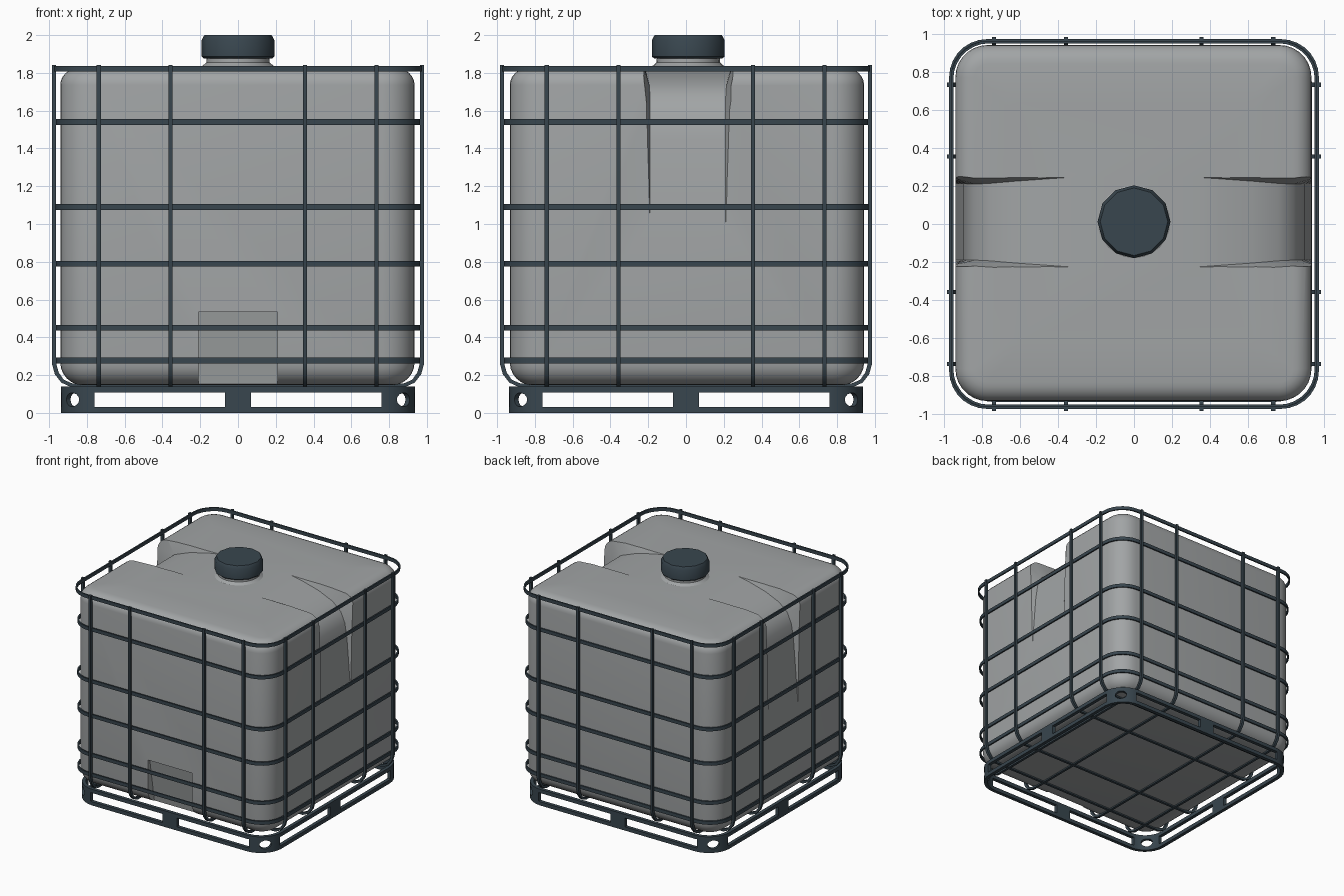
import bpy, bmesh, math
from mathutils import Matrix, Vector

if "Cube" in bpy.data.objects:
    bpy.data.objects.remove(bpy.data.objects["Cube"])


def material(name, col):
    m = bpy.data.materials.new(name)
    m.diffuse_color = (*col, 1)
    m.use_nodes = True
    m.node_tree.nodes["Principled BSDF"].inputs["Base Color"].default_value = m.diffuse_color
    return m


GREY = material("grey plastic", (0.36, 0.375, 0.38))
DARK = material("dark steel", (0.04, 0.061, 0.077))


def finish(bm, name, mat, smooth=None):
    bmesh.ops.recalc_face_normals(bm, faces=bm.faces)
    me = bpy.data.meshes.new(name)
    bm.to_mesh(me)
    bm.free()
    ob = bpy.data.objects.new(name, me)
    bpy.context.collection.objects.link(ob)
    me.materials.append(mat)
    if smooth:
        shade(ob, smooth)
    return ob


def activate(ob):
    bpy.ops.object.select_all(action='DESELECT')
    ob.select_set(True)
    bpy.context.view_layer.objects.active = ob


def shade(ob, deg):
    activate(ob)
    bpy.ops.object.shade_smooth_by_angle(angle=math.radians(deg))


def skin(bm, loops, wrap=False):
    """Bridge equal-length loops of points; cap the ends or wrap around."""
    vs = [[bm.verts.new(p) for p in l] for l in loops]
    n = len(vs[0])
    pairs = list(zip(vs, vs[1:])) + ([(vs[-1], vs[0])] if wrap else [])
    for a, b in pairs:
        for i in range(n):
            j = (i + 1) % n
            bm.faces.new((a[i], a[j], b[j], b[i]))
    if not wrap:
        bm.faces.new(vs[0])
        bm.faces.new(vs[-1])


def rrect(h, r, z, n=7, cx=0, cy=0):
    pts = []
    for k, (sx, sy) in enumerate(((1, 1), (-1, 1), (-1, -1), (1, -1))):
        for i in range(n + 1):
            a = math.pi / 2 * (k + i / n)
            pts.append((cx + sx * (h - r) + r * math.cos(a),
                        cy + sy * (h - r) + r * math.sin(a), z))
    return pts


def band(name, h, r, z0, z1, t, cx=0, cy=0):
    bm = bmesh.new()
    skin(bm, [rrect(h, r, z0, 7, cx, cy), rrect(h, r, z1, 7, cx, cy),
              rrect(h - t, r - t, z1, 7, cx, cy), rrect(h - t, r - t, z0, 7, cx, cy)], wrap=True)
    return finish(bm, name, DARK, 35)


def box(bm, c, s):
    bmesh.ops.create_cube(bm, size=1, matrix=Matrix.Translation(c) @ Matrix.Diagonal((*s, 1)))


def cut(ob, bm):
    cutter = finish(bm, "cutter", ob.data.materials[0])
    cutter.hide_render = True
    m = ob.modifiers.new("cut", 'BOOLEAN')
    m.operation, m.solver, m.object = 'DIFFERENCE', 'EXACT', cutter
    activate(ob)
    bpy.ops.object.modifier_apply(modifier="cut")
    bpy.data.objects.remove(cutter)


# tank body: rounded box
H, R, Z0, Z1 = 0.938, 0.17, 0.147, 1.836
layers = []
for i in range(7):
    a = math.pi / 2 * i / 6
    layers.append((0.12 * (1 - math.sin(a)), Z0 + 0.12 * (1 - math.cos(a))))
for i in range(7):
    a = math.pi / 2 * i / 6
    layers.append((0.1 * (1 - math.cos(a)), Z1 - 0.1 + 0.09 * math.sin(a)))
layers += [(0.2, 1.834), (0.3, Z1)]
bm = bmesh.new()
skin(bm, [rrect(H - d, max(R - d, 0.05), z, 7, -0.003, 0.005) for d, z in layers])
tank = finish(bm, "tank", GREY)

# sloping channels across the top and down both sides
inner = [(0.28, 1.845), (0.45, 1.822), (0.62, 1.785), (0.76, 1.735), (0.84, 1.67),
         (0.88, 1.58), (0.9, 1.45), (0.92, 1.2), (0.95, 0.8)]
outer = [(0.3, 2.0), (0.5, 2.0), (0.7, 2.0), (1.0, 2.0), (1.1, 1.85),
         (1.1, 1.65), (1.1, 1.45), (1.1, 1.2), (1.1, 0.8)]
for s in (1, -1):
    bm = bmesh.new()
    loops = []
    for i, ((x, z), (X, Z)) in enumerate(zip(inner, outer)):
        w, y = max(0.2, 0.24 - 0.012 * i), 0.01
        loops.append([(s * x, y - w, z), (s * x, y + w, z),
                      (s * X, y + w + 0.08, Z), (s * X, y - w - 0.08, Z)])
    skin(bm, loops)
    cut(tank, bm)

# valve recess low on the front, leaning inwards at the bottom
bm = bmesh.new()
skin(bm, [[(x, -1.2, 0.05), (x, -0.83, 0.05), (x, -0.912, 0.535), (x, -1.2, 0.535)]
          for x in (-0.21, 0.21)])
cut(tank, bm)
shade(tank, 30)


# filler neck and screw cap
def lathe(name, prof, n, mat, deg, cy=0.012):
    bm = bmesh.new()
    skin(bm, [[(r * math.cos(2 * math.pi * i / n), cy + r * math.sin(2 * math.pi * i / n), z)
               for i in range(n)] for r, z in prof])
    return finish(bm, name, mat, deg)


lathe("filler_neck", [(0.21, 1.825), (0.185, 1.84), (0.168, 1.855), (0.165, 1.9)], 24, GREY, 40)
lathe("cap", [(0.18, 1.876), (0.192, 1.886), (0.192, 1.975), (0.178, 2.0)], 12, DARK, 35)

# horizontal cage hoops
for z, h in ((1.822, 0.974), (1.54, 0.964), (1.09, 0.966), (0.79, 0.964), (0.45, 0.964), (0.277, 0.964)):
    band("cage_hoop", h, 0.2, z - 0.015, z + 0.015, 0.012)

# upright bars running under the tank in both directions
out = [(0.985, 1.842), (0.985, 0.26), (0.97, 0.205), (0.935, 0.16), (0.88, 0.135)]
inn = [(0.963, 1.842), (0.963, 0.265), (0.95, 0.215), (0.922, 0.175), (0.875, 0.155)]
half = list(zip(out, inn))
path = [((-o[0], o[1]), (-i[0], i[1])) for o, i in half] + half[::-1]
for along_x in (True, False):
    for p in (-0.737, -0.358, 0.355, 0.734):
        bm = bmesh.new()
        loops = []
        for o, i in path:
            q = [(o[0], p - 0.011, o[1]), (o[0], p + 0.011, o[1]),
                 (i[0], p + 0.011, i[1]), (i[0], p - 0.011, i[1])]
            loops.append(q if along_x else [(y, x, z) for x, y, z in q])
        skin(bm, loops)
        finish(bm, "cage_bar", DARK, 35)

# base frame: band with side windows and oval corner holes
base = band("base_frame", 0.938, 0.2, 0, 0.14, 0.03)
bm = bmesh.new()
for s in (-1, 1):
    for u in (-0.415, 0.415):
        box(bm, Vector((u, s * 0.93, 0.07)), (0.69, 0.2, 0.076))
        box(bm, Vector((s * 0.93, u, 0.07)), (0.2, 0.69, 0.076))
for k in range(4):
    m = (Matrix.Rotation(math.pi / 4 + k * math.pi / 2, 4, 'Z') @ Matrix.Translation((1.23, 0, 0.07))
         @ Matrix.Rotation(math.pi / 2, 4, 'Y') @ Matrix.Diagonal((0.037, 0.048, 1, 1)))
    bmesh.ops.create_cone(bm, cap_ends=True, segments=14, radius1=1, radius2=1, depth=0.3, matrix=m)
cut(base, bm)
shade(base, 35)
